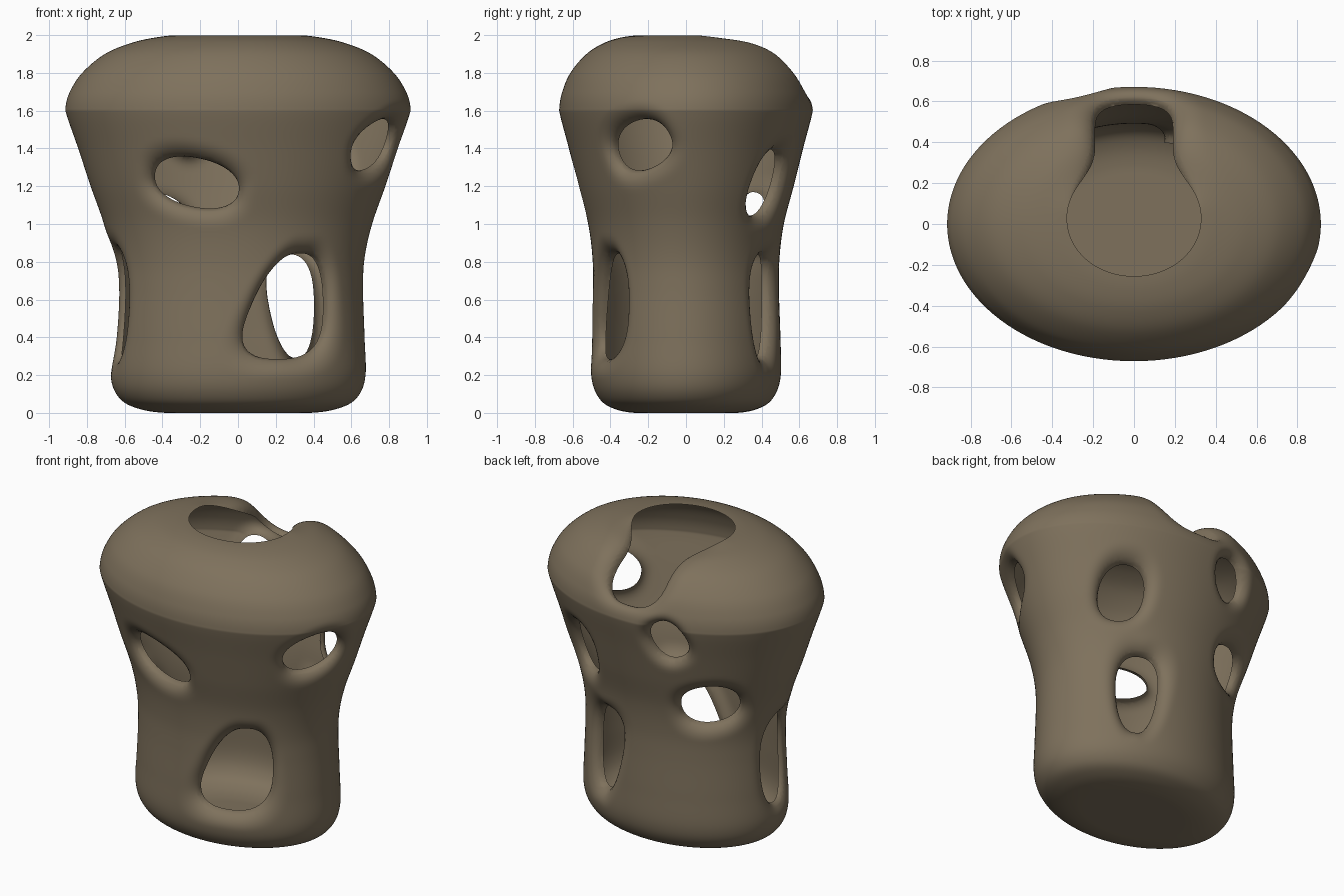
import bpy, bmesh
from math import sin, cos, pi, hypot, sqrt
from mathutils import Vector

cube = bpy.data.objects.get("Cube")
if cube:
    bpy.data.objects.remove(cube, do_unlink=True)

SIDES, STEPS = 220, 9

# Wall profile: height, half width, half depth
PROFILE = [
    (0.0, 0.01, 0.01), (0.0, 0.38, 0.27), (0.03, 0.55, 0.4), (0.09, 0.637, 0.468),
    (0.2, 0.675, 0.502), (0.4, 0.67, 0.5), (0.65, 0.662, 0.492), (0.82, 0.67, 0.495),
    (1.0, 0.71, 0.518), (1.2, 0.78, 0.57), (1.4, 0.846, 0.62), (1.57, 0.905, 0.665),
    (1.62, 0.913, 0.67), (1.7, 0.89, 0.655), (1.8, 0.825, 0.612), (1.9, 0.705, 0.527),
    (1.96, 0.56, 0.43), (1.99, 0.42, 0.33), (2.0, 0.3, 0.22), (2.0, 0.08, 0.06)]


def spline(points, steps):
    """Smooth curve through the points."""
    pts = [Vector(p) for p in points]
    out = []
    for i in range(len(pts) - 1):
        p0, p1, p2, p3 = (pts[max(0, min(len(pts) - 1, i + k))] for k in (-1, 0, 1, 2))
        for s in range(steps):
            t = s / steps
            out.append(0.5 * (2 * p1 + (p2 - p0) * t + (2 * p0 - 5 * p1 + 4 * p2 - p3) * t * t
                              + (3 * p1 - p0 - 3 * p2 + p3) * t ** 3))
    return out + [pts[-1]]


def wall_hole(x, y, z, a, b, tilt=0, taper=0, lean=0, power=2.2, depth=0.08, width=0.1):
    """Oval hole facing outward: rim distance field, inward push, lip width."""
    n = Vector((x / 0.46, y / 0.25, 0)).normalized()
    side = Vector((-n.y, n.x, 0))
    c, s = cos(tilt), sin(tilt)

    def field(p):
        d = p - Vector((x, y, z))
        if d.dot(n) < -0.4:
            return 1.0
        u0, w0 = d.dot(side), d.z
        u, w = u0 * c + w0 * s, w0 * c - u0 * s
        k = max(-1.3, min(1.3, w / b))
        u = (u - lean * w) / (1 - taper * k)
        r = (abs(u / a) ** power + abs(w / b) ** power) ** (1 / power)
        return r * (r - 1) / max(1e-6, hypot(u / a ** 2, w / b ** 2))
    return field, -n * depth, width


def top_opening(p):
    """Distance to the rim of the round opening joined to the rear slot."""
    if p.z < 1.3:
        return 1.0
    ring = (hypot(p.x / 0.325, (p.y - 0.025) / 0.28) - 1) * 0.3
    start, end = Vector((0, 0.1, 2)), Vector((0, 0.53, 1.9))
    axis = end - start
    t = max(0, min(1, (p - start).dot(axis) / axis.length_squared))
    d = p - start - axis * t
    slot = (abs(d.x) ** 2.6 + hypot(d.y, d.z) ** 2.6) ** (1 / 2.6) - 0.19
    h = max(0.18 - abs(ring - slot), 0)
    return min(ring, slot) - h * h / 0.72


HOLES = [
    wall_hole(-0.245, -0.56, 1.22, 0.23, 0.13, tilt=-0.2),
    wall_hole(0.295, -0.445, 0.565, 0.205, 0.28, taper=0.28, lean=0.22, power=2.6),
    wall_hole(0.315, 0.435, 0.565, 0.13, 0.275, taper=-0.2, lean=0.08, power=2.4),
    wall_hole(-0.655, -0.06, 0.575, 0.14, 0.3, power=2.4, depth=0.06),
    wall_hole(-0.47, 0.425, 1.03, 0.18, 0.135, tilt=0.2),
    wall_hole(-0.28, 0.62, 1.5, 0.115, 0.135, tilt=0.5, depth=0.07, width=0.08),
    wall_hole(0.48, 0.48, 1.22, 0.14, 0.175, lean=0.12),
    wall_hole(0.79, -0.285, 1.42, 0.18, 0.125, tilt=0.35),
    (top_opening, Vector((0, -0.055, -0.083)), 0.15)]


def cut_contour(bm, field, level):
    """Split the faces along the line where the field equals the level."""
    value = {v: field(v.co) - level for v in bm.verts}
    fresh = set()
    for e in list(bm.edges):
        v, w = e.verts
        a, b = value[v], value[w]
        if a * b < 0 and abs(a) < 0.5 and abs(b) < 0.5:
            fresh.add(bmesh.utils.edge_split(e, v, a / (a - b))[1])
    for f in {f for v in fresh for f in v.link_faces}:
        ends = [v for v in f.verts if v in fresh]
        if len(ends) == 2:
            bmesh.utils.face_split(f, ends[0], ends[1])


# Vessel wall lofted from oval rings
bm = bmesh.new()
rings = []
for z, a, b in spline(PROFILE, STEPS):
    z = max(0, min(2, z))
    rings.append([bm.verts.new((a * cos(2 * pi * i / SIDES), b * sin(2 * pi * i / SIDES), z))
                  for i in range(SIDES)])
for low, high in zip(rings, rings[1:]):
    for i in range(SIDES):
        j = (i + 1) % SIDES
        bm.faces.new((low[i], low[j], high[j], high[i]))
bm.faces.new(rings[0][::-1])

# Cut the holes, with extra loops where the lips bend most
for field, inward, width in HOLES:
    for level in (0, 0.04, 0.13):
        cut_contour(bm, field, level * width)
    inside = [f for f in bm.faces if field(f.calc_center_median()) < 0]
    bmesh.ops.delete(bm, geom=inside, context='FACES')

# Roll the rims inward as quarter-round lips; the front of the opening stays flat
moves = []
for v in bm.verts:
    move = Vector()
    for field, inward, width in HOLES:
        s = max(0, field(v.co) / width - 0.01)
        if s < 1:
            t = 1
            if field is top_opening:
                t = max(0, min(1, (v.co.y - 0.05) / 0.4))
            move += inward * t * t * (3 - 2 * t) * (1 - sqrt(1 - (1 - s) ** 2))
    moves.append((v, move))
for v, move in moves:
    v.co += move
for f in bm.faces:
    f.smooth = True

mesh = bpy.data.meshes.new("vessel")
bm.to_mesh(mesh)
bm.free()
vessel = bpy.data.objects.new("vessel", mesh)
bpy.context.collection.objects.link(vessel)

# Clay colour
clay = bpy.data.materials.new("brown_clay")
clay.use_nodes = True
colour = (0.21, 0.166, 0.108, 1)
clay.diffuse_color = colour
for node in clay.node_tree.nodes:
    if node.type == 'BSDF_PRINCIPLED':
        node.inputs["Base Color"].default_value = colour
        node.inputs["Roughness"].default_value = 0.7
mesh.materials.append(clay)
